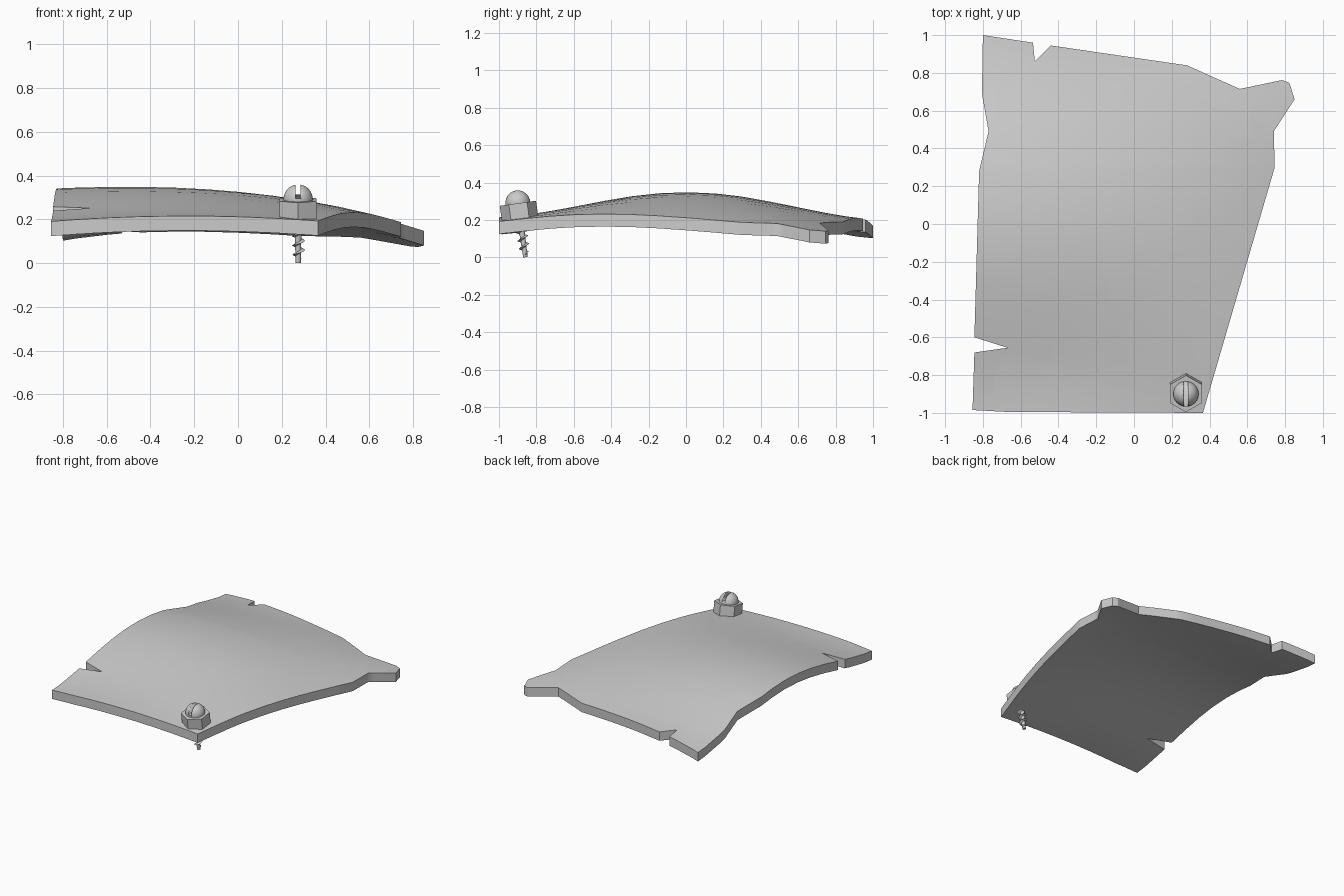
import bpy, bmesh, math
from mathutils import Matrix, Vector

if "Cube" in bpy.data.objects:
    bpy.data.objects.remove(bpy.data.objects["Cube"])

THICK = 0.067
XS = [-0.85, -0.3, 0.25, 0.8]
YS = [-1, -0.5, 0, 0.5, 1]
ROWS = [[.19, .215, .20, .15],
        [.28, .290, .265, .172],
        [.34, .345, .295, .172],
        [.267, .288, .255, .168],
        [.16, .205, .16, .08]]


def lagrange(ts, vs, t):
    total = 0
    for i, v in enumerate(vs):
        for j, tj in enumerate(ts):
            if j != i:
                v *= (t - tj) / (ts[i] - tj)
        total += v
    return total


def height(x, y):
    return lagrange(YS, [lagrange(XS, r, x) for r in ROWS], y)


def finish(bm, name, angle=30, matrix=None):
    bmesh.ops.recalc_face_normals(bm, faces=bm.faces)
    me = bpy.data.meshes.new(name)
    bm.to_mesh(me)
    bm.free()
    ob = bpy.data.objects.new(name, me)
    bpy.context.collection.objects.link(ob)
    if matrix:
        ob.matrix_world = matrix
    bpy.ops.object.select_all(action='DESELECT')
    ob.select_set(True)
    bpy.context.view_layer.objects.active = ob
    bpy.ops.object.shade_smooth_by_angle(angle=math.radians(angle))
    return ob


# Torn, curved plate: outline cut into a grid, extruded, then bent
outline = [(-.80, 1), (-.535, .96), (-.525, .86), (-.44, .945), (.28, .84),
           (.56, .715), (.785, .762), (.823, .747), (.85, .66), (.74, .49),
           (.745, .30), (.365, -1), (-.67, -.995), (-.855, -.985),
           (-.845, -.68), (-.67, -.655), (-.845, -.60), (-.82, .28),
           (-.77, .49), (-.805, .69)]
bm = bmesh.new()
face = bm.faces.new([bm.verts.new((x, y, 0)) for x, y in outline])
bmesh.ops.triangulate(bm, faces=[face])
for axis in (0, 1):
    for i in range(-6, 7):
        co, no = Vector((0, 0, 0)), Vector((0, 0, 0))
        co[axis], no[axis] = i * 0.15 + 0.011, 1
        bmesh.ops.bisect_plane(bm, geom=bm.verts[:] + bm.edges[:] + bm.faces[:],
                               dist=1e-5, plane_co=co, plane_no=no)
ext = bmesh.ops.extrude_face_region(bm, geom=bm.faces[:], use_keep_orig=True)
for v in ext['geom']:
    if isinstance(v, bmesh.types.BMVert):
        v.co.z = -THICK
for v in bm.verts:
    v.co.z += height(v.co.x, v.co.y)
finish(bm, "torn_plate", 35)

# Fastener frame, tilted to follow the plate
frame = Matrix.Translation((.275, -.887, .205)) @ Matrix.Rotation(math.radians(8), 4, 'X')

# Hexagonal nut
bm = bmesh.new()
bmesh.ops.create_cone(bm, cap_ends=True, segments=6, radius1=.098, radius2=.098,
                      depth=.1, matrix=Matrix.Translation((0, 0, .035)))
finish(bm, "hex_nut", 30, frame)

# Domed screw head with a slot
bm = bmesh.new()
bmesh.ops.create_uvsphere(bm, u_segments=32, v_segments=16, radius=.067,
                          matrix=Matrix.Translation((0, 0, .088)))
cut = bmesh.ops.bisect_plane(bm, geom=bm.verts[:] + bm.edges[:] + bm.faces[:],
                             plane_co=(0, 0, .08), plane_no=(0, 0, 1), clear_inner=True)
bmesh.ops.holes_fill(bm, edges=[e for e in bm.edges if e.is_boundary])
head = finish(bm, "screw_head", 35, frame)
bm = bmesh.new()
bmesh.ops.create_cube(bm, size=1, matrix=Matrix.Translation((0, 0, .15)) @
                      Matrix.Diagonal((.023, .2, .1, 1)))
cutter = finish(bm, "slot_cutter", 30, frame)
cutter.hide_render = True
mod = head.modifiers.new("slot", 'BOOLEAN')
mod.operation, mod.object, mod.solver = 'DIFFERENCE', cutter, 'EXACT'
bpy.context.view_layer.objects.active = head
bpy.ops.object.modifier_apply(modifier="slot")
bpy.data.objects.remove(cutter)

# Screw shank
bm = bmesh.new()
bmesh.ops.create_cone(bm, cap_ends=True, segments=16, radius1=.012, radius2=.017,
                      depth=.225, matrix=Matrix.Translation((0, 0, -.0935)))
finish(bm, "screw_shank", 30, frame)

# Helical thread: triangular profile swept down the shank
bm = bmesh.new()
STEPS, TURN, PITCH = 64, 16, .043
rings = []
for i in range(STEPS + 1):
    a = i / TURN * math.tau
    z = -.19 + i / TURN * PITCH
    crest = .014 + .016 * min(1, i / 10)
    rings.append([bm.verts.new((r * math.cos(a), r * math.sin(a), z + dz))
                  for r, dz in ((.010, -.008), (crest, 0), (.010, .008))])
for p, q in zip(rings, rings[1:]):
    for k in range(3):
        m = (k + 1) % 3
        bm.faces.new((p[k], p[m], q[m], q[k]))
bm.faces.new(rings[0])
bm.faces.new(rings[-1][::-1])
finish(bm, "screw_thread", 40, frame)
